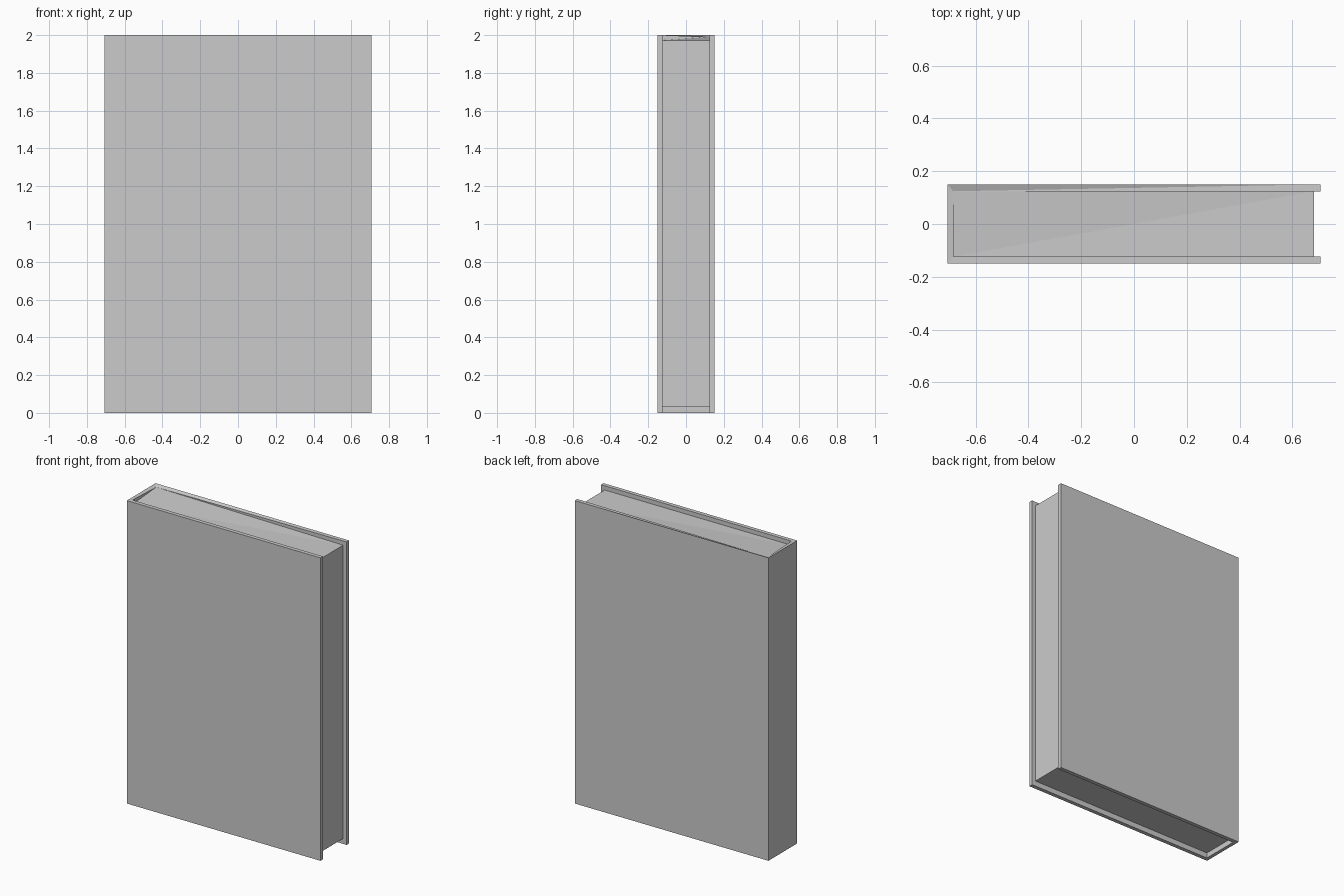
import bpy, bmesh

if "Cube" in bpy.data.objects:
    bpy.data.objects.remove(bpy.data.objects["Cube"])

HX, HY, H = 0.707, 0.15, 2.0      # cover half width, half depth, height
IX, IY = -0.684, 0.124            # inner faces of spine and boards
PAGE_X, PAGE_Z0, PAGE_Z1 = 0.681, 0.035, 1.972
CORNER_Z = 1.99                   # raised page corner, meets the cover here


def prism(name, loops, z0, z1, corner, diagonal):
    """Extrude plan quads sharing points, then move one top corner and split faces on a diagonal."""
    bm = bmesh.new()
    for quad in loops:
        face = bm.faces.new([bm.verts.new((x, y, z0)) for x, y in quad])
    bmesh.ops.remove_doubles(bm, verts=bm.verts, dist=1e-5)
    res = bmesh.ops.extrude_face_region(bm, geom=bm.faces[:], use_keep_orig=True)
    top = [v for v in res["geom"] if isinstance(v, bmesh.types.BMVert)]
    for v in top:
        v.co.z = z1

    def at(p):
        return min(top, key=lambda v: (v.co.x - p[0]) ** 2 + (v.co.y - p[1]) ** 2)

    at(corner).co.z = CORNER_Z
    bmesh.ops.connect_verts(bm, verts=[at(p) for p in diagonal])
    bmesh.ops.recalc_face_normals(bm, faces=bm.faces)
    mesh = bpy.data.meshes.new(name)
    bm.to_mesh(mesh)
    bm.free()
    obj = bpy.data.objects.new(name, mesh)
    bpy.context.collection.objects.link(obj)
    return obj


# Cover: two boards and a spine, mitred at the corners
outer = [(HX, -HY), (-HX, -HY), (-HX, HY), (HX, HY)]
inner = [(HX, -IY), (IX, -IY), (IX, IY), (HX, IY)]
strips = [(outer[i], inner[i], inner[i + 1], outer[i + 1]) for i in range(3)]
prism("cover", strips, 0, H, inner[2], (inner[2], outer[3]))

# Page block: recessed top, bottom and fore edge, top warped up at the back of the spine
pages = [(IX, -IY), (PAGE_X, -IY), (PAGE_X, IY), (IX, IY)]
prism("page_block", [pages], PAGE_Z0, PAGE_Z1, pages[3], (pages[0], pages[2]))
